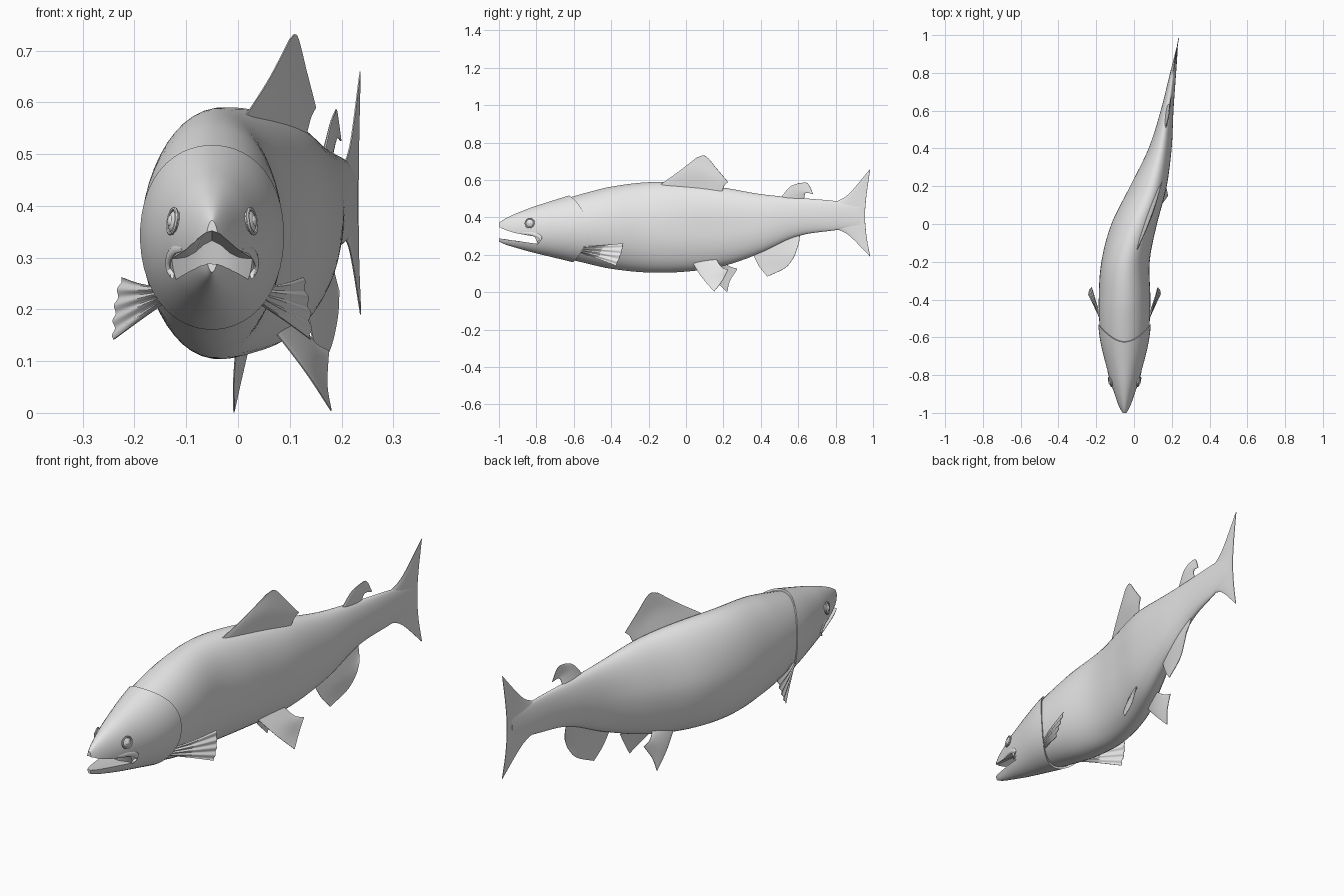
import bpy, bmesh, math
from mathutils import Vector

cube = bpy.data.objects.get("Cube")
if cube:
    bpy.data.objects.remove(cube, do_unlink=True)

grey = bpy.data.materials.new("plain grey")
grey.use_nodes = True
COLOUR = (0.8, 0.8, 0.8, 1)
grey.diffuse_color = COLOUR
grey.node_tree.nodes["Principled BSDF"].inputs["Base Color"].default_value = COLOUR

# Body stations: y, centre x, half width, top z, bottom z
STATIONS = [
    (-1.0, -.05, .012, .372, .272), (-.97, -.05, .028, .392, .257),
    (-.9, -.05, .053, .425, .235), (-.8, -.05, .084, .462, .208),
    (-.6, -.05, .130, .520, .164), (-.4, -.05, .137, .565, .125),
    (-.2, -.045, .128, .589, .105), (0, .0, .120, .586, .110),
    (.2, .075, .096, .560, .140), (.4, .138, .061, .525, .210),
    (.6, .175, .034, .505, .300), (.8, .207, .016, .488, .332),
    (.93, .228, .004, .465, .350)]


def spline(keys, points, t):
    """Smooth interpolation of equally long tuples placed at rising keys."""
    n = len(keys)
    if n == 1:
        return list(points[0])
    i = 0
    while i < n - 2 and t > keys[i + 1]:
        i += 1
    h = keys[i + 1] - keys[i]
    s = min(max((t - keys[i]) / h, 0), 1)

    def slope(j, c):
        a, b = max(j - 1, 0), min(j + 1, n - 1)
        return (points[b][c] - points[a][c]) / (keys[b] - keys[a])
    out = []
    for c in range(len(points[0])):
        p, q = points[i][c], points[i + 1][c]
        out.append(p + (q - p) * s * s * (3 - 2 * s)
                   + h * s * (1 - s) * ((1 - s) * slope(i, c) - s * slope(i + 1, c)))
    return out


def skin(y, angle, scale=1):
    """Point on the fish surface; angle 0 is the back ridge."""
    cx, hw, top, bottom = spline([s[0] for s in STATIONS], [s[1:] for s in STATIONS], y)
    skew = .025 * math.exp(-((y - .1) / .25) ** 2) * max(0, math.cos(angle))
    mid, half = (top + bottom) / 2, (top - bottom) / 2
    return Vector((cx + skew + hw * scale * math.sin(angle), y,
                   mid + half * scale * math.cos(angle)))


def finish(obj, angle=40):
    obj.data.materials.clear()
    obj.data.materials.append(grey)
    bpy.ops.object.select_all(action='DESELECT')
    obj.select_set(True)
    bpy.context.view_layer.objects.active = obj
    bpy.ops.object.shade_smooth_by_angle(angle=math.radians(angle))


def loft(name, rings):
    """Closed skin through rings of points, with strip caps."""
    bm = bmesh.new()
    rows = [[bm.verts.new(p) for p in ring] for ring in rings]
    n = len(rows[0])
    for a, b in zip(rows, rows[1:]):
        for i in range(n):
            j = (i + 1) % n
            bm.faces.new((a[i], a[j], b[j], b[i]))
    for row in (rows[0], rows[-1]):
        for i in range(n // 2 - 1):
            bm.faces.new((row[i], row[i + 1], row[n - 2 - i], row[n - 1 - i]))
    bmesh.ops.recalc_face_normals(bm, faces=bm.faces)
    mesh = bpy.data.meshes.new(name)
    bm.to_mesh(mesh)
    bm.free()
    obj = bpy.data.objects.new(name, mesh)
    bpy.context.collection.objects.link(obj)
    return obj


def fin(name, lines, thick=.012, ripple=0, rows=12, cols=20):
    """Thin blade through polylines running from root to tip."""
    even = lambda n: [k / max(n - 1, 1) for k in range(n)]
    grid = []
    for v in even(rows):
        line = [spline(even(len(lines)), [spline(even(len(l)), l, u) for l in lines], v)
                for u in even(cols)]
        grid.append([Vector(p) for p in line])
    normal = (grid[-1][-1] - grid[0][0]).cross(grid[-1][0] - grid[0][-1]).normalized()
    rings = []
    for r, line in enumerate(grid):
        front, back = [], []
        for c, p in enumerate(line):
            u = c / (cols - 1)
            half = .0012 + thick / 2 * (1 - r / (rows - 1)) * math.sin(math.pi * u) ** .5
            p = p + normal * ripple * math.sin(u * math.pi * 8)
            front.append(p + normal * half)
            back.append(p - normal * half)
        rings.append(front + back[::-1])
    finish(loft(name, rings))


# Body, slipping under the gill covers
SIDES = 48
turn = [(k + .5) * math.tau / SIDES for k in range(SIDES)]
rings = []
for k in range(61):
    y = -.7 + 1.63 * k / 60
    scale = .96 + .04 * min(max((y + .62) / .2, 0), 1)
    rings.append([skin(y, a, scale) for a in turn])
finish(loft("body", rings))

# Head with rounded gill cover edges
rings = []
for k in range(31):
    t = k / 30
    ring = []
    for a in turn:
        edge = -.625 + .092 * math.sin(a) ** 2 + .02 * max(0, -math.cos(a))
        ring.append(skin(-1 + (edge + 1) * t, a, 1 + .025 * t ** 3))
    rings.append(ring)
middle = Vector((-.05, -.6, .345))
rings.append([middle + (p - middle) * .95 for p in rings[-1]])
head = loft("head", rings)

# Open mouth, arched along the palate
rings = []
for k in range(25):
    x = -.25 + .4 * k / 24
    arch = .035 * math.exp(-((x + .05) / .032) ** 2)
    rings.append([(x, -1.05, .336 + arch * .6), (x, -.81, .298 + arch),
                  (x, -.79, .258 - arch * .2), (x, -1.05, .297)])
cutter = loft("mouth_cutter", rings)
cutter.hide_render = True
bpy.context.view_layer.objects.active = head
cut = head.modifiers.new("mouth", 'BOOLEAN')
cut.operation = 'DIFFERENCE'
cut.solver = 'EXACT'
cut.object = cutter
bpy.ops.object.modifier_apply(modifier=cut.name)
bpy.data.objects.remove(cutter, do_unlink=True)
finish(head, 35)

# Paired head parts and breast fins, mirrored about the head's axis
for side, word in ((1, "left"), (-1, "right")):
    def at(x, y, z):
        return Vector((-.05 + side * x, y, z))
    aim = at(.9, -.3, .3) - at(0, 0, 0)
    out = Vector((side * .93, -.3, .15)).normalized()
    turned = out.to_track_quat('Z', 'Y').to_euler()
    for name, radius, flat, push in (("eye", .022, .5, 0), ("pupil", .011, .5, .008)):
        bpy.ops.mesh.primitive_uv_sphere_add(
            segments=24, ring_count=12, radius=radius,
            location=at(.073, -.835, .37) + out * push, rotation=turned)
        ball = bpy.context.object
        ball.name = word + "_" + name
        ball.scale.z = flat
        finish(ball)
    bpy.ops.mesh.primitive_torus_add(
        major_radius=.024, minor_radius=.004, major_segments=28, minor_segments=8,
        location=at(.074, -.835, .37) + out * .003, rotation=turned)
    rim = bpy.context.object
    rim.name = word + "_eye_rim"
    finish(rim)

    # Jaw plate hooking round the mouth corner
    path = [at(.056, -.88, .318), at(.071, -.83, .316), at(.082, -.785, .3),
            at(.083, -.775, .28), at(.077, -.795, .266)]
    rings = []
    for k in range(17):
        t = k / 16
        p = Vector(spline([j / 4 for j in range(5)], path, t))
        r = .003 + .009 * math.sin(math.pi * (.12 + .76 * t))
        rings.append([p + Vector((.6 * r * math.cos(a), .5 * r * math.sin(a), r * math.sin(a)))
                      for a in turn[::4]])
    finish(loft(word + "_jaw_plate", rings))

    fin(word + "_breast_fin",
        [[at(.09, -.585, .242), at(.088, -.575, .215)],
         [at(.14, -.46, .25), at(.138, -.475, .18)],
         [at(.175, -.335, .262), at(.187, -.35, .2), at(.19, -.375, .142)]],
        .012, .003, cols=33)

# Belly fins
fin("left_belly_fin", [[(.065, .03, .165), (.115, .16, .18)],
                       [(.13, .085, .08), (.15, .19, .135)],
                       [(.18, .15, .004), (.172, .19, .055), (.175, .225, .12)]])
fin("right_belly_fin", [[(.0, .08, .15), (.035, .19, .17)],
                        [(-.008, .15, .07), (.02, .23, .14)],
                        [(-.008, .22, .001), (.005, .235, .06), (.02, .275, .125)]])

# Fins along the midline
fin("back_fin", [[(.012, -.145, .57), (.07, .03, .55), (.13, .19, .53)],
                 [(.06, -.04, .645), (.1, .07, .64), (.14, .205, .57)],
                 [(.1, .06, .722), (.114, .105, .728), (.132, .165, .66), (.15, .225, .59)]], .016)
fin("rear_back_fin", [[(.168, .51, .51), (.178, .63, .49)],
                      [(.18, .555, .563), (.19, .64, .53)],
                      [(.188, .6, .583), (.191, .65, .582), (.199, .68, .525)]], .014)
fin("under_tail_fin", [[(.13, .35, .22), (.155, .48, .28), (.176, .61, .32)],
                       [(.145, .39, .14), (.17, .5, .2), (.186, .605, .27)],
                       [(.16, .435, .084), (.18, .53, .13), (.192, .575, .185), (.195, .595, .235)]],
    .014)
fin("tail_fin", [[(.205, .79, .478), (.205, .79, .41), (.205, .79, .343)],
                 [(.218, .87, .525), (.218, .87, .41), (.218, .87, .305)],
                 [(.236, .985, .66), (.233, .965, .52), (.232, .957, .41),
                  (.233, .965, .3), (.237, .985, .19)]], .02)
